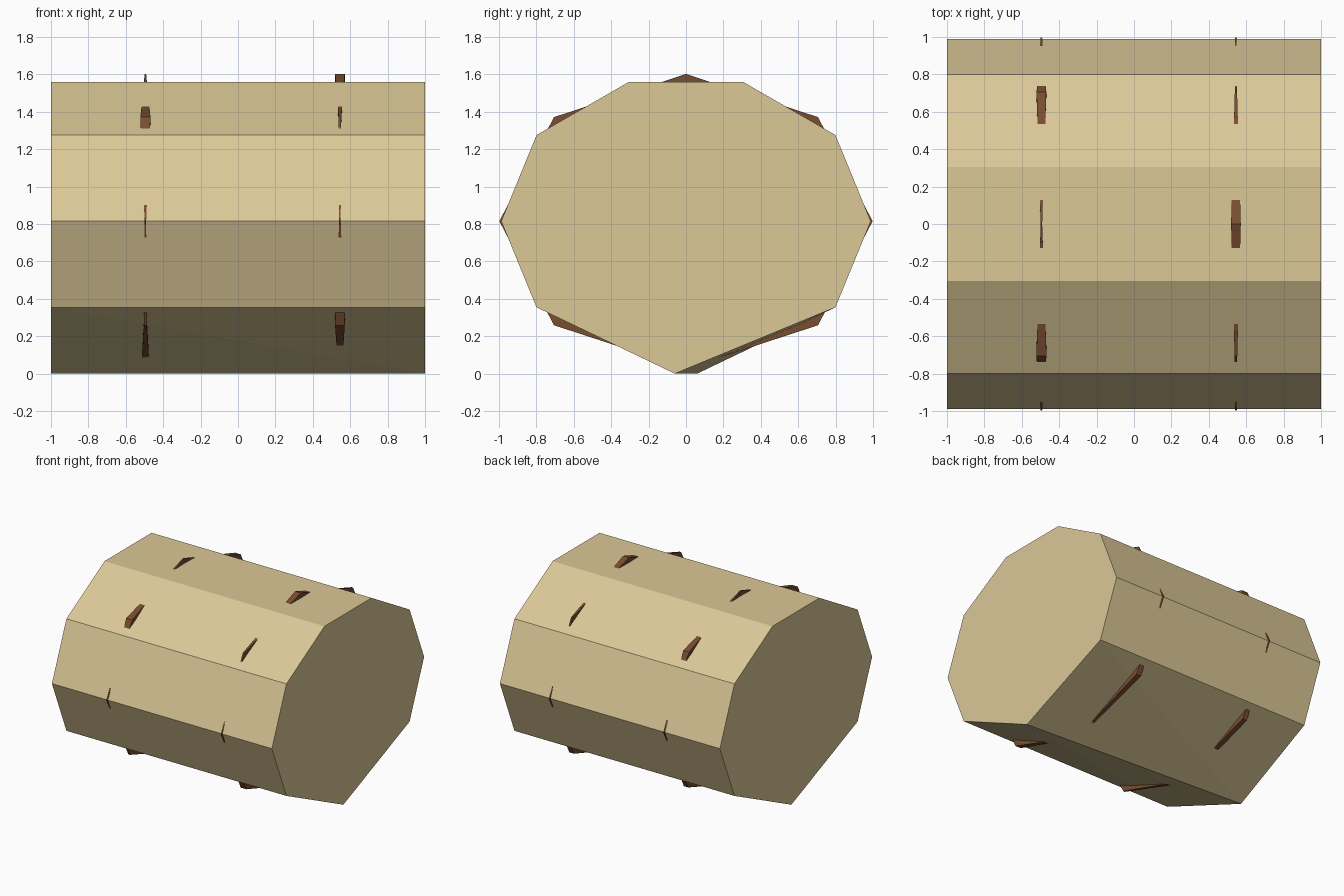
import bpy, bmesh, math

if "Cube" in bpy.data.objects:
    bpy.data.objects.remove(bpy.data.objects["Cube"])

def material(name, rgb):
    m = bpy.data.materials.new(name)
    m.diffuse_color = (*rgb, 1)
    m.use_nodes = True
    m.node_tree.nodes["Principled BSDF"].inputs["Base Color"].default_value = m.diffuse_color
    return m

straw = material("straw", (0.71, 0.58, 0.31))
brown = material("brown_twine", (0.19, 0.075, 0.03))

CENTRE_Z = 0.815

def finish(name, bm, mat):
    bmesh.ops.recalc_face_normals(bm, faces=bm.faces)
    me = bpy.data.meshes.new(name)
    bm.to_mesh(me)
    bm.free()
    me.materials.append(mat)
    ob = bpy.data.objects.new(name, me)
    bpy.context.collection.objects.link(ob)
    return ob

# Bale: nine-sided squashed cylinder, its bottom edge runs slightly askew
bm = bmesh.new()
rings = []
for x in (-1, 1):
    ring = []
    for k in range(-1, 7):
        a = math.radians(36 * k)
        ring.append(bm.verts.new((x, 0.988 * math.cos(a),
                                  CENTRE_Z + 0.783 * math.sin(a))))
    ring.append(bm.verts.new((x, -0.06 * x, 0)))
    rings.append(ring)
    bm.faces.new(ring)
left, right = rings
for i in range(7):
    bm.faces.new((left[i], left[i + 1], right[i + 1], right[i]))
# Lower panels are twisted, so each is split along its outer diagonal
bm.faces.new((left[7], left[8], right[8]))
bm.faces.new((left[7], right[8], right[7]))
bm.faces.new((right[0], left[8], right[8]))
bm.faces.new((right[0], left[0], left[8]))
finish("bale", bm, straw)

# Twine hoops: eight-sided bands that poke out of the bale, width varies
def hoop(name, x, widths):
    bm = bmesh.new()
    sections = []
    for k, w in enumerate(widths):
        a = math.radians(45 * k)
        sec = []
        for inset, side in ((0, -1), (0, 1), (0.06, 1), (0.06, -1)):
            sec.append(bm.verts.new((x + side * w / 2,
                                     (0.998 - inset) * math.cos(a),
                                     CENTRE_Z + (0.787 - inset) * math.sin(a))))
        sections.append(sec)
    for k in range(8):
        s, t = sections[k], sections[(k + 1) % 8]
        for j in range(4):
            n = (j + 1) % 4
            bm.faces.new((s[j], s[n], t[n], t[j]))
    finish(name, bm, brown)

hoop("left_twine", -0.495, (0.008, 0.052, 0.008, 0.054, 0.008, 0.015, 0.045, 0.04))
hoop("right_twine", 0.545, (0.008, 0.012, 0.052, 0.014, 0.008, 0.052, 0.02, 0.045))
